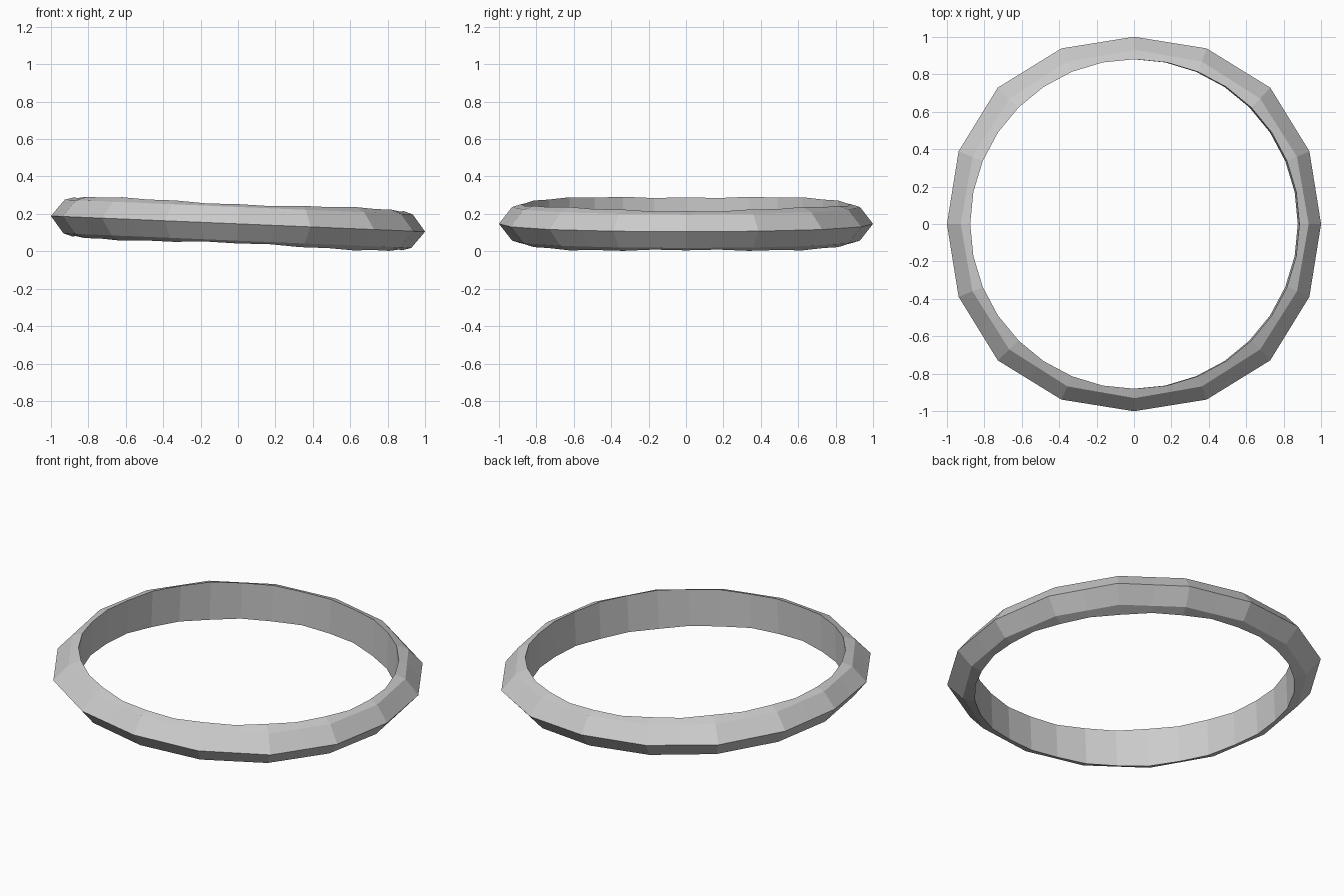
import bpy, bmesh, math
from mathutils import Matrix, Vector

if "Cube" in bpy.data.objects:
    bpy.data.objects.remove(bpy.data.objects["Cube"])

SIDES = 16      # facets around the outside
BORE = 32       # facets around the inner wall
TILT = math.atan(0.042)
CENTRE_Z = 0.147


def swell(a):
    # The band is slightly fuller on the diagonals
    return math.sin(2 * a) ** 2


def polar(r, a, z):
    return Vector((r * math.cos(a), r * math.sin(a), z))


def faceted_ring(radius, gain, z):
    # 16-sided loop with a midpoint on each side, to match the 32-sided bore
    corners = []
    for i in range(SIDES):
        a = 2 * math.pi * i / SIDES
        corners.append(polar(radius + gain * swell(a), a, z))
    loop = []
    for i, c in enumerate(corners):
        loop += [c, (c + corners[(i + 1) % SIDES]) / 2]
    return loop


def bore_ring(sign):
    # Round inner edge, rising and dipping where it cuts the facets
    loop = []
    for i in range(BORE):
        a = 2 * math.pi * i / BORE
        h = 0.105 + 0.011 * swell(a) - 0.005 * (i % 2)
        loop.append(polar(0.88, a, sign * h))
    return loop


# Ring band: inner top, upper shoulder, outer ridge, lower shoulder, inner bottom
loops = [
    bore_ring(1),
    faceted_ring(0.93, 0.018, 0.09),
    faceted_ring(1.0, 0.03, 0),
    faceted_ring(0.93, 0.018, -0.09),
    bore_ring(-1),
]
bm = bmesh.new()
rows = [[bm.verts.new(p) for p in loop] for loop in loops]
for k, row in enumerate(rows):
    nxt = rows[(k + 1) % len(rows)]
    for i in range(BORE):
        j = (i + 1) % BORE
        bm.faces.new((row[i], nxt[i], nxt[j], row[j]))
bmesh.ops.recalc_face_normals(bm, faces=bm.faces)

# Lean the band down towards +x and lift it onto the ground
bm.transform(Matrix.Translation((0, 0, CENTRE_Z)) @ Matrix.Rotation(TILT, 4, 'Y'))
mesh = bpy.data.meshes.new("ring_band")
bm.to_mesh(mesh)
bm.free()
bpy.context.collection.objects.link(bpy.data.objects.new("ring_band", mesh))
